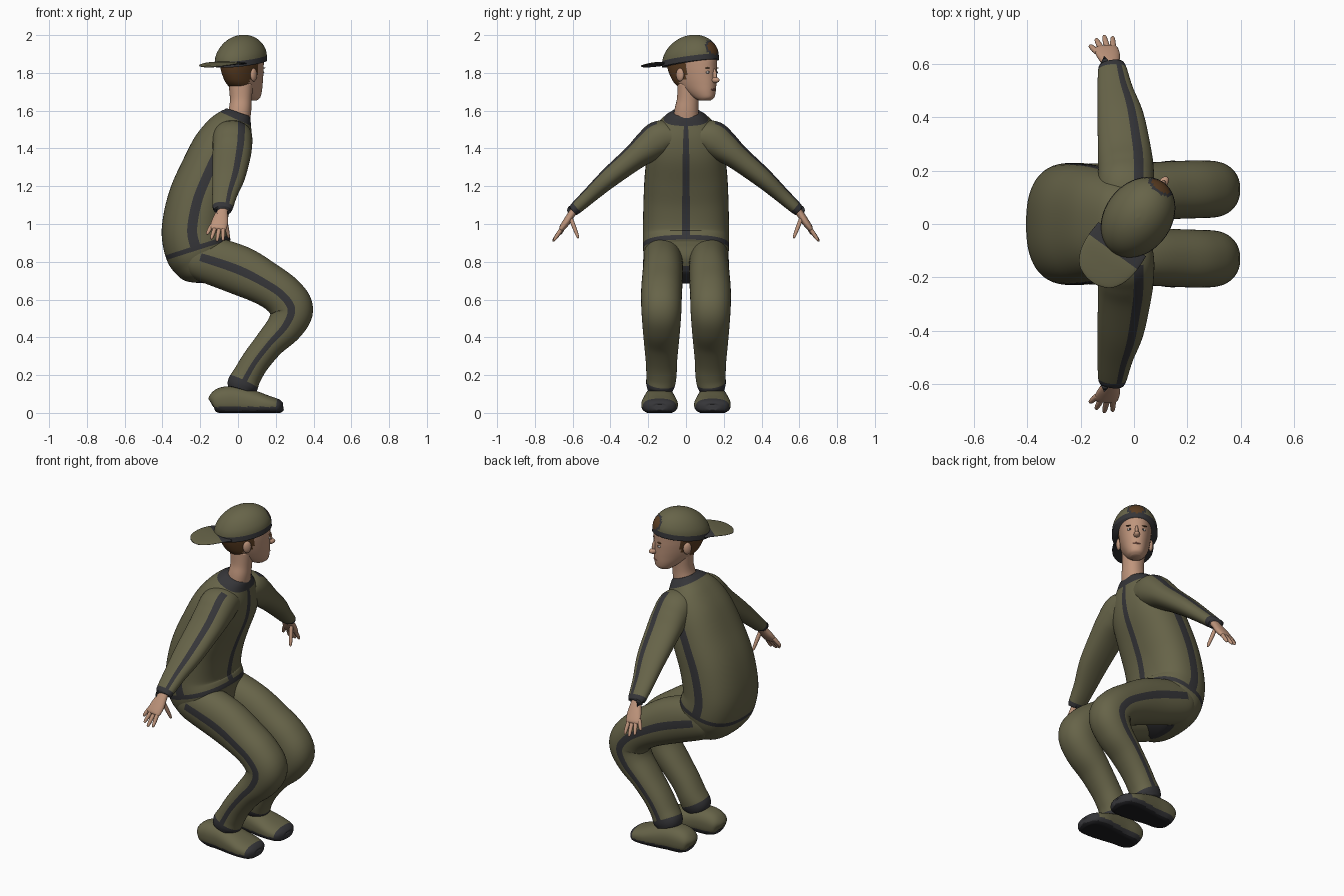
import bpy, bmesh, math
from mathutils import Vector, Matrix

if "Cube" in bpy.data.objects:
    bpy.data.objects.remove(bpy.data.objects["Cube"])

COLOURS = [("olive_cloth", (0.135, 0.127, 0.066)), ("dark_trim", (0.036, 0.036, 0.040)),
           ("black_sole", (0.012, 0.012, 0.014)), ("skin", (0.52, 0.30, 0.20)),
           ("brown_hair", (0.105, 0.047, 0.016)), ("lips", (0.36, 0.15, 0.11)),
           ("eye_white", (0.60, 0.56, 0.52)), ("iris", (0.03, 0.03, 0.035))]
MATS = []
for n, c in COLOURS:
    m = bpy.data.materials.new(n)
    m.diffuse_color = (*c, 1)
    m.use_nodes = True
    m.node_tree.nodes["Principled BSDF"].inputs["Base Color"].default_value = m.diffuse_color
    MATS.append(m)
OLIVE, DARK, SOLE, SKIN, HAIR, LIPS, WHITE, IRIS = range(8)
HEAD_AT = Matrix.Translation((0.015, 0.024, 0)) @ Matrix.Rotation(math.radians(54), 4, 'Z')


def finish(name, bm, mirror=False, head=False):
    bmesh.ops.recalc_face_normals(bm, faces=bm.faces)
    me = bpy.data.meshes.new(name)
    for f in bm.faces:
        f.smooth = True
    bm.to_mesh(me)
    bm.free()
    for m in MATS:
        me.materials.append(m)
    ob = bpy.data.objects.new(name, me)
    bpy.context.collection.objects.link(ob)
    if head:
        ob.matrix_world = HEAD_AT
    if mirror:
        md = ob.modifiers.new("mirror", 'MIRROR')
        md.use_axis = (False, True, False)
        md.use_mirror_merge = False
    return ob


def smooth_rows(rows, k):
    """Catmull-Rom interpolation of (x, y, z, a, b) rows."""
    out = []
    R = [Vector(r) for r in rows]
    for i in range(len(R) - 1):
        p0, p1, p2, p3 = R[max(i - 1, 0)], R[i], R[i + 1], R[min(i + 2, len(R) - 1)]
        for j in range(k):
            t = j / k
            out.append(0.5 * (2 * p1 + (p2 - p0) * t + (2 * p0 - 5 * p1 + 4 * p2 - p3) * t * t
                              + (3 * p1 - 3 * p2 + p3 - p0) * t ** 3))
    return out + [R[-1]]


def loft(name, rows, side, rule, n=2.2, up=None, k=6, segs=64, floor=None, **kw):
    """Skin of superellipse rings along a path; rule(t, angle, centre) picks the colour."""
    bm = bmesh.new()
    P = smooth_rows(rows, k)
    C = [Vector(p[:3]) for p in P]
    rings = []
    for i, p in enumerate(P):
        T = Vector(up) if up else C[min(i + 1, len(C) - 1)] - C[max(i - 1, 0)]
        T.normalize()
        B = Vector(side).cross(T).normalized()
        S = T.cross(B)
        ring = []
        for j in range(segs):
            w = 2 * math.pi * (j - 0.5) / segs
            cs, sn = math.cos(w), math.sin(w)
            v = C[i] + S * max(p[3], .002) * math.copysign(abs(cs) ** (2 / n), cs) \
                + B * max(p[4], .002) * math.copysign(abs(sn) ** (2 / n), sn)
            if floor is not None:
                v.z = max(v.z, floor)
            ring.append(bm.verts.new(v))
        rings.append(ring)
    for i in range(len(rings) - 1):
        for j in range(segs):
            q = (j + 1) % segs
            f = bm.faces.new((rings[i][j], rings[i][q], rings[i + 1][q], rings[i + 1][j]))
            ang = (360 * j / segs + 180) % 360 - 180
            f.material_index = rule((i + .5) / k, ang, f.calc_center_median())
    for ring, t in ((rings[0], 0), (rings[-1], len(rows) - 1)):
        f = bm.faces.new(ring)
        f.material_index = rule(t, 45, f.calc_center_median())
    return finish(name, bm, **kw)


def ball(name, at, size, mat, **kw):
    bm = bmesh.new()
    bmesh.ops.create_uvsphere(bm, u_segments=20, v_segments=12, radius=1,
                              matrix=Matrix.Translation(at) @ Matrix.Diagonal((*size, 1)))
    for f in bm.faces:
        f.material_index = mat
    return finish(name, bm, **kw)


# Shirt and seat: hem, collar, front and side seams
def torso_rule(t, a, c):
    if 2.8 < t < 3.15 or t > 8.9 or t < 0.5:
        return DARK
    if t > 3 and (abs(a - 90) < 3 or (t < 7 and (-9 < a < 3 or a < -171 or a > 177))):
        return DARK
    return OLIVE


torso = [(-.13, .715, .10, .06), (-.155, .76, .19, .13), (-.19, .82, .215, .165),
         (-.212, .875, .228, .178), (-.232, .97, .228, .172), (-.205, 1.12, .225, .168),
         (-.15, 1.26, .218, .162), (-.085, 1.4, .2, .155), (-.04, 1.5, .165, .125),
         (-.01, 1.565, .11, .085), (0, 1.592, .075, .065)]
loft("torso", [(x, 0, z, a, b) for x, z, a, b in torso], (0, 1, 0), torso_rule, n=2.5)

# Trouser legs with outer stripe and ankle cuff
legs = [(-.30, .845, .125, .03, .03), (-.27, .84, .125, .08, .09), (-.20, .825, .122, .102, .12),
        (0, .758, .122, .106, .13), (.15, .682, .127, .108, .116), (.24, .618, .13, .108, .113),
        (.283, .545, .13, .106, .115), (.25, .46, .13, .10, .098), (.17, .37, .13, .092, .08),
        (.095, .275, .13, .083, .075), (.05, .2, .13, .08, .076), (.025, .15, .135, .076, .082),
        (.015, .12, .138, .066, .07)]
loft("leg", [(x, y, z, a, b) for x, z, y, a, b in legs], (0, 1, 0),
     lambda t, a, c: DARK if (abs(a) < 9 and t > 2) or t > 10.7 else OLIVE, mirror=True)

# Shoes with black sole and dark rim
shoe = [(-.142, .05, .02, .02), (-.13, .055, .06, .05), (-.08, .064, .075, .073),
        (0, .064, .08, .075), (.08, .053, .09, .066), (.15, .042, .097, .052),
        (.21, .033, .085, .04), (.235, .03, .05, .025), (.24, .03, .02, .012)]
loft("shoe", [(x, .14, z, a, b) for x, z, a, b in shoe], (0, 1, 0),
     lambda t, a, c: SOLE if c.z < .012 else DARK if c.z < .032 or c.x > .205 else OLIVE,
     n=2.4, floor=0, mirror=True)

# Sleeves with a seam on the upper front and a dark cuff
arm = [(-.03, .04, 1.46, .09, .06), (-.03, .13, 1.455, .105, .095), (-.03, .2, 1.41, .104, .085),
       (-.035, .27, 1.355, .10, .068), (-.05, .4, 1.25, .087, .054), (-.07, .5, 1.16, .067, .042),
       (-.082, .585, 1.082, .052, .033), (-.084, .592, 1.075, .04, .025)]
loft("sleeve", arm, (1, 0, 0),
     lambda t, a, c: DARK if t > 5.8 or (abs(a - 65) < 13 and t > 1) else OLIVE, mirror=True)

# Hands
skin = lambda t, a, c: SKIN
loft("palm", [(-.083, .575, 1.09, .03, .022), (-.086, .60, 1.06, .032, .02),
              (-.095, .63, 1.015, .043, .02), (-.105, .655, .98, .044, .016),
              (-.107, .662, .97, .036, .008)], (1, 0, 0), skin, segs=24, mirror=True)
fingers = [((-.14, .645, .99), (-.165, .668, .945)), ((-.122, .655, .98), (-.142, .692, .92)),
           ((-.10, .657, .975), (-.112, .705, .908)), ((-.078, .655, .98), (-.08, .70, .912)),
           ((-.07, .61, 1.03), (-.048, .57, .925))]
for i, (p, q) in enumerate(fingers):
    p, q = Vector(p), Vector(q)
    rows = [(*p.lerp(q, s), r, r) for s, r in
            ((-.15, .010), (.3, .011), (.7, .0095), (.93, .007), (1, .003))]
    loft("thumb" if i == 4 else "finger", rows, (1, 0, 0), skin, k=3, segs=14, mirror=True)

# Neck
loft("neck", [(-.005, 0, 1.53, .07, .065), (.01, .003, 1.60, .064, .06),
              (.015, .01, 1.66, .058, .058), (.015, .015, 1.74, .06, .065)], (0, 1, 0), skin, segs=40)


# Head with hair at the back, sideburns and fringe
def head_rule(t, a, c):
    hair = (c.x < -.025 and c.z > 1.70) or (c.x < .035 and c.z > 1.765) or c.z > 1.875
    return HAIR if hair else SKIN


head = [(1.655, .06, .125, .03), (1.67, .03, .145, .045), (1.70, -.02, .152, .06),
        (1.74, -.085, .155, .073), (1.78, -.115, .155, .082), (1.83, -.135, .155, .089),
        (1.88, -.14, .152, .09), (1.93, -.115, .125, .075), (1.96, -.07, .08, .05)]
loft("head", [((p + q) / 2, 0, z, w, (q - p) / 2) for z, p, q, w in head], (0, 1, 0),
     head_rule, up=(0, 0, 1), head=True)

# Face details
ball("ear", (-.005, .088, 1.79), (.024, .014, .035), SKIN, mirror=True, head=True)
ball("nose_tip", (.16, 0, 1.762), (.028, .017, .016), SKIN, head=True)
ball("nose_bridge", (.152, 0, 1.785), (.019, .010, .038), SKIN, head=True)
ball("mouth", (.147, 0, 1.712), (.010, .023, .006), LIPS, head=True)
ball("eye", (.140, .036, 1.803), (.008, .015, .007), WHITE, mirror=True, head=True)
ball("iris", (.1445, .036, 1.803), (.005, .006, .006), IRIS, mirror=True, head=True)
ball("eyebrow", (.141, .037, 1.826), (.008, .021, .004), HAIR, mirror=True, head=True)


# Backwards cap: dark band, opening over the forehead, and brim
def cap_rule(t, a, c):
    d = ((a - 90) / 26) ** 2 + ((t - 1.55) / 1.35) ** 2
    if d < .55:
        return HAIR
    return DARK if d < 1 or t < .7 else OLIVE


cap = []
for d in (-4, 15, 30, 45, 60, 75, 89):
    r = math.radians(d)
    cap.append((0, 0, 1.86 + .14 * math.sin(r), .126 * math.cos(r), .165 * math.cos(r)))
loft("cap", cap, (0, 1, 0), cap_rule, n=2.0, up=(-.14, 0, 1), head=True)
loft("cap_brim", [(-.10, 0, 1.85, .11, .008), (-.17, 0, 1.85, .112, .009),
                  (-.23, 0, 1.843, .10, .008), (-.275, 0, 1.836, .07, .006),
                  (-.295, 0, 1.832, .025, .004)], (0, 1, 0),
     lambda t, a, c: OLIVE if a > 0 and t > .9 else DARK, head=True)
